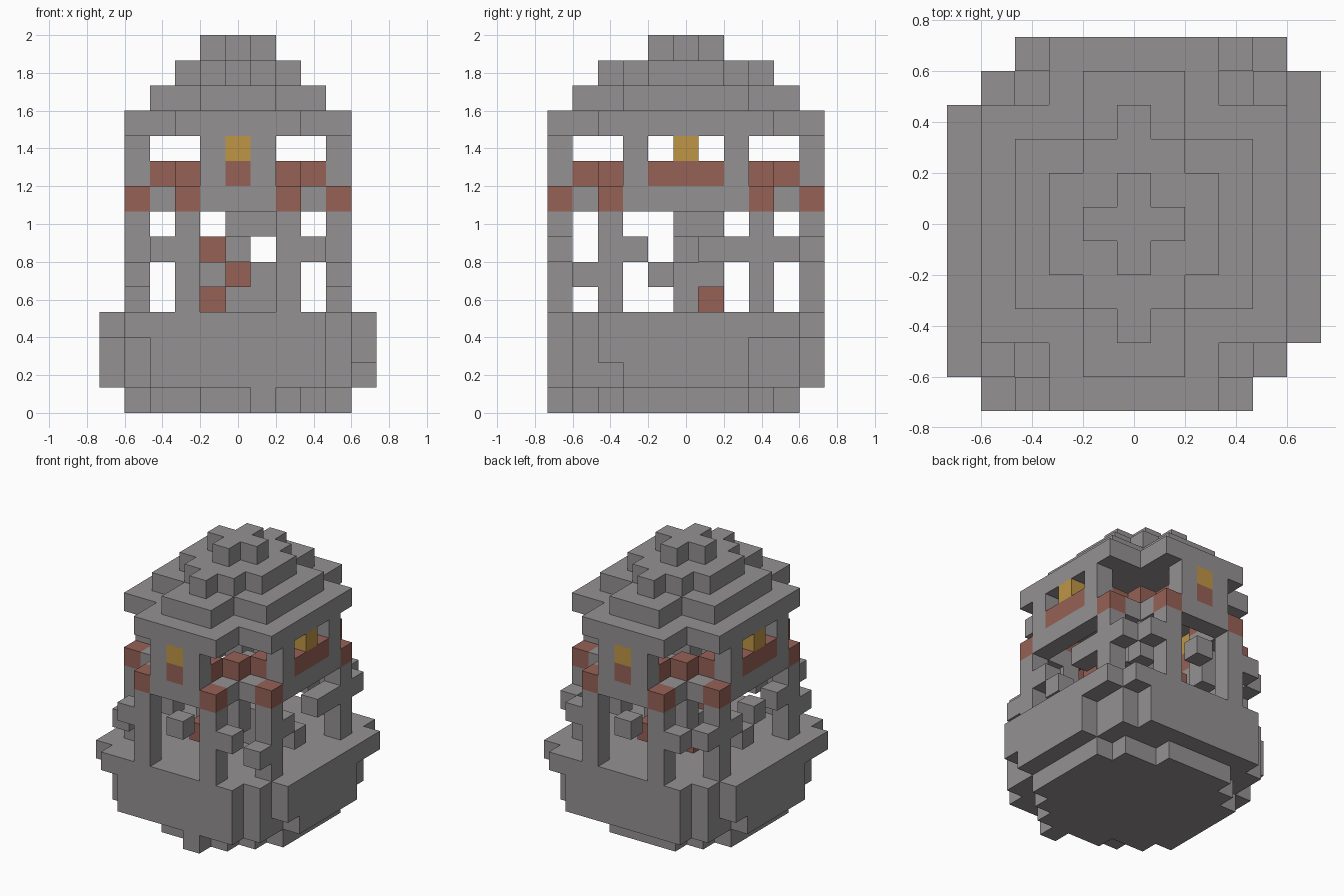
import bpy
import bmesh
from mathutils import Vector

cube = bpy.data.objects.get("Cube")
if cube:
    bpy.data.objects.remove(cube, do_unlink=True)

S = 2 / 15  # edge of one block
COLOURS = {
    "stone grey": (0.3, 0.285, 0.288, 1),
    "clay brown": (0.305, 0.121, 0.093, 1),
    "lamp gold": (0.52, 0.3, 0.06, 1),
}
STONE, CLAY, GOLD = range(3)
materials = []
for name, colour in COLOURS.items():
    mat = bpy.data.materials.new(name)
    mat.use_nodes = True
    mat.diffuse_color = colour
    mat.node_tree.nodes["Principled BSDF"].inputs["Base Color"].default_value = colour
    materials.append(mat)

parts = {}    # part name -> {block: colour}
filled = set()


def fill(part, xs, ys, zs, colour=STONE):
    """Fill an inclusive range of blocks."""
    for i in range(xs[0], xs[1] + 1):
        for j in range(ys[0], ys[1] + 1):
            for k in range(zs[0], zs[1] + 1):
                if (i, j, k) not in filled:
                    filled.add((i, j, k))
                    parts.setdefault(part, {})[i, j, k] = colour


def block(part, i, j, k, colour=STONE, top=None):
    fill(part, (i, i), (j, j), (k, k if top is None else top), colour)


def disc(part, zs, *half_sizes):
    """Union of centred rectangles."""
    for a, b in half_sizes:
        fill(part, (-a, a), (-b, b), zs)


# Stepped foot with one loose block at the front
disc("foot", (0, 0), (4, 2), (3, 3), (1, 4))
block("foot", 1, -5, 0)
for s in (-1, 1):
    block("foot", 2 * s, -4 * s, 0)

# Broad base with notched corners; opposite corners match
disc("base", (1, 3), (5, 2), (4, 4), (3, 5))
for s in (-1, 1):
    block("base", 5 * s, -3 * s, 2, top=3)
    block("base", 5 * s, 3 * s, 3)
    block("base", 5 * s, 4 * s, 3)
    block("base", 4 * s, 5 * s, 3)

# Corner posts with caps, ledges and small knobs
for sx in (-1, 1):
    for sy in (-1, 1):
        for i, j in ((2, 5), (4, 3)):
            block("corner_posts", i * sx, j * sy, 4, top=7)
            block("post_caps", i * sx, j * sy, 8, CLAY)
        for i, j in ((2, 4), (3, 3)):
            block("brackets", i * sx, j * sy, 8)
        for i, j in ((1, 4), (2, 3), (3, 2)):
            block("corner_ledges", i * sx, j * sy, 9, CLAY)
        block("inner_corbels", 2 * sx, 3 * sy, 6, top=8)
        block("knobs", 3 * sx, 5 * sy, 6)
        block("knobs", 4 * sx, 4 * sy, 5 if sy < 0 else 6)
        block("knobs", 4 * sx, 2 * sy, 6)

# Front, back and side wall panels with sills and lamps
for s in (-1, 1):
    end, side = 5 * s, 4 * s
    block("end_lamps", 0, end, 10, GOLD)
    block("end_sills", 0, end, 9, CLAY)
    fill("end_panels", (-1, 1), (end, end), (8, 10))
    block("side_lamps", side, 0, 10, GOLD)
    fill("side_sills", (side, side), (-1, 1), (9, 9), CLAY)
    fill("side_panels", (side, side), (-2, 2), (8, 8))
    for j in (-2, 2):
        block("side_panels", side, j, 9, top=10)
    # Loose blocks in the openings
    block("loose_blocks", 0, end, 6)
    block("loose_blocks", side, -s, 5)
    block("loose_blocks", side, 1 if s > 0 else 0, 6)
    block("loose_clay", 0, 3 * s, 5, CLAY)

# Broken blocks in the middle of the chamber
block("inner_clay", -1, 1, 4, CLAY)
block("inner_clay", -1, 0, 6, CLAY)
fill("inner_stones", (0, 1), (0, 0), (4, 4))
for i, j in ((1, 0), (1, 1), (-1, 1), (-1, -1)):
    block("inner_stones", i, j, 5)
fill("inner_stones", (0, 0), (0, 1), (6, 6))
fill("inner_stones", (0, 1), (0, 1), (7, 7))

# Stepped roof
disc("roof_eaves", (11, 11), (4, 3), (2, 5))
disc("roof_middle", (12, 12), (3, 2), (1, 4))
disc("roof_upper", (13, 13), (2, 1), (1, 2), (0, 3))
disc("roof_finial", (14, 14), (1, 0), (0, 1))


def build(name, cells):
    """Make the outer faces of a group of blocks."""
    bm = bmesh.new()
    verts = {}

    def vert(p):
        key = tuple(round(c * 2) for c in p)
        if key not in verts:
            verts[key] = bm.verts.new((p.x * S, p.y * S, (p.z + 0.5) * S))
        return verts[key]

    for cell, colour in cells.items():
        c = Vector(cell)
        for axis in range(3):
            for sign in (-1, 1):
                n = Vector((0, 0, 0))
                n[axis] = sign
                if tuple(int(v) for v in c + n) in filled:
                    continue
                u = Vector((0, 0, 0))
                u[(axis + 1) % 3] = 0.5
                w = n.cross(u)
                mid = c + n / 2
                face = bm.faces.new([vert(mid + q) for q in (-u - w, u - w, u + w, w - u)])
                face.material_index = colour
    mesh = bpy.data.meshes.new(name)
    bm.to_mesh(mesh)
    bm.free()
    for mat in materials:
        mesh.materials.append(mat)
    bpy.context.collection.objects.link(bpy.data.objects.new(name, mesh))


for part_name, part_cells in parts.items():
    build(part_name, part_cells)
